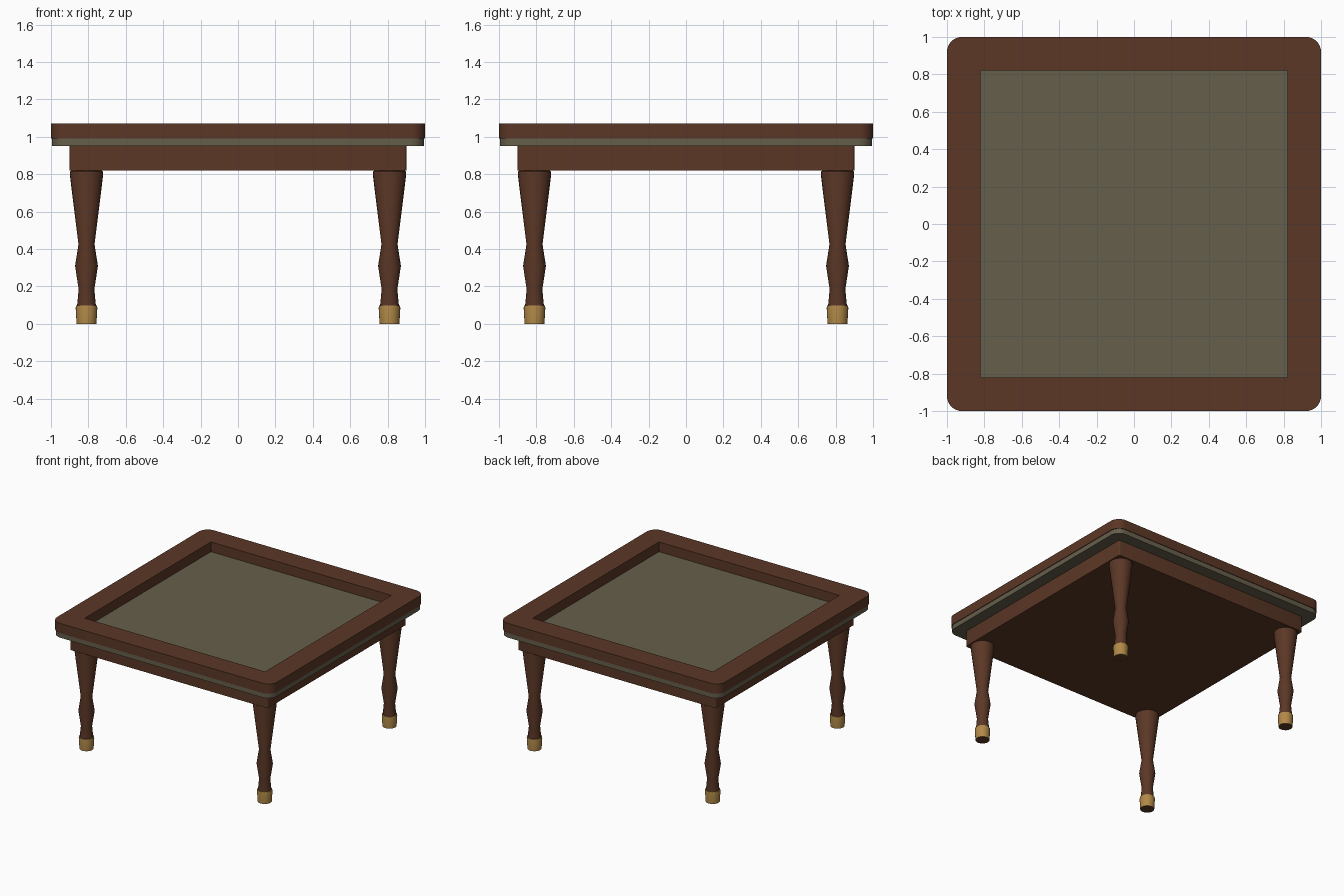
import bpy, bmesh, math

if "Cube" in bpy.data.objects:
    bpy.data.objects.remove(bpy.data.objects["Cube"])


def material(name, rgb):
    m = bpy.data.materials.new(name)
    m.diffuse_color = (*rgb, 1)
    m.use_nodes = True
    m.node_tree.nodes["Principled BSDF"].inputs["Base Color"].default_value = m.diffuse_color
    return m


WOOD = material("dark_wood", (0.105, 0.038, 0.019))
FELT = material("olive_felt", (0.13, 0.113, 0.07))
BRASS = material("brass", (0.44, 0.25, 0.065))


def finish(name, bm, mat, angle=35):
    bmesh.ops.recalc_face_normals(bm, faces=bm.faces[:])
    mesh = bpy.data.meshes.new(name)
    bm.to_mesh(mesh)
    bm.free()
    mesh.materials.append(mat)
    ob = bpy.data.objects.new(name, mesh)
    bpy.context.collection.objects.link(ob)
    bpy.ops.object.select_all(action='DESELECT')
    ob.select_set(True)
    bpy.context.view_layer.objects.active = ob
    bpy.ops.object.shade_smooth_by_angle(angle=math.radians(angle))
    return ob


def rounded_slab(name, half, radius, z0, z1, mat, hole=None, seg=8):
    """Rounded square plate, optionally with a square hole."""
    bm = bmesh.new()
    arcs = []
    for i in range(4):
        a0 = i * math.pi / 2
        sx, sy = ((1, 1), (-1, 1), (-1, -1), (1, -1))[i]
        c = half - radius
        arcs.append([bm.verts.new((sx * c + radius * math.cos(a0 + k * math.pi / 2 / seg),
                                   sy * c + radius * math.sin(a0 + k * math.pi / 2 / seg), z0))
                     for k in range(seg + 1)])
    if hole:
        inner = [bm.verts.new((sx * hole, sy * hole, z0))
                 for sx, sy in ((1, 1), (-1, 1), (-1, -1), (1, -1))]
        for i in range(4):
            j = (i + 1) % 4
            bm.faces.new([inner[i]] + arcs[i])
            bm.faces.new([inner[i], arcs[i][-1], arcs[j][0], inner[j]])
    else:
        bm.faces.new([v for arc in arcs for v in arc])
    ext = bmesh.ops.extrude_face_region(bm, geom=bm.faces[:], use_keep_orig=True)
    verts = [g for g in ext["geom"] if isinstance(g, bmesh.types.BMVert)]
    bmesh.ops.translate(bm, verts=verts, vec=(0, 0, z1 - z0))
    return finish(name, bm, mat)


def lathe(name, profile, x, y, mat, angle, close=True, seg=24):
    """Turned part from (radius, height) pairs."""
    bm = bmesh.new()
    rings = [[bm.verts.new((x + r * math.cos(k * math.tau / seg),
                            y + r * math.sin(k * math.tau / seg), z)) for k in range(seg)]
             for r, z in profile]
    for a, b in zip(rings, rings[1:]):
        for k in range(seg):
            n = (k + 1) % seg
            bm.faces.new((a[k], a[n], b[n], b[k]))
    if close:
        bm.faces.new(rings[0])
        bm.faces.new(rings[-1])
    return finish(name, bm, mat, angle)


# Table top: wooden rim around a recessed felt panel
rounded_slab("top_rim", 1.0, 0.08, 0.99, 1.07, WOOD, hole=0.82)
rounded_slab("felt_panel", 0.995, 0.078, 0.95, 0.99, FELT)

# Solid apron with softly eased edges
rounded_slab("apron", 0.90, 0.012, 0.82, 0.95, WOOD, seg=3)

# Turned legs with brass foot caps
LEG = [(0.05, 0.001), (0.05, 0.10), (0.042, 0.185), (0.061, 0.31), (0.043, 0.425),
       (0.0895, 0.80), (0.0875, 0.815), (0.07, 0.83)]
CAP = [(0.05, 0.0), (0.053, 0.0), (0.058, 0.085), (0.056, 0.098), (0.048, 0.098)]
for sy, end in ((-1, "front"), (1, "back")):
    for sx, side in ((-1, "left"), (1, "right")):
        lathe(f"{end}_{side}_leg", LEG, sx * 0.81, sy * 0.81, WOOD, 40)
        lathe(f"{end}_{side}_foot_cap", CAP, sx * 0.81, sy * 0.81, BRASS, 30, close=False)
